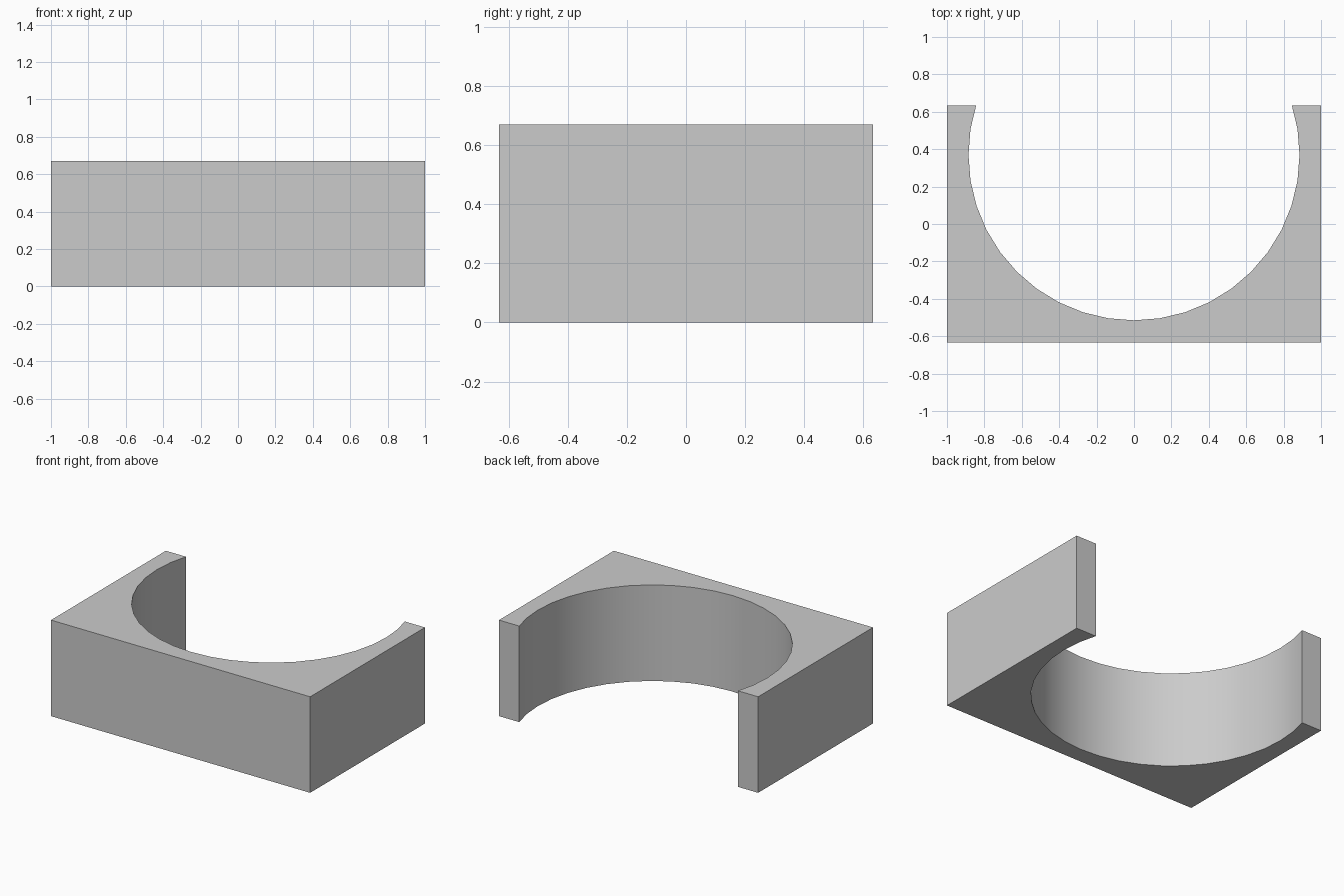
import bpy, bmesh, math

cube = bpy.data.objects.get("Cube")
if cube:
    bpy.data.objects.remove(cube, do_unlink=True)

HALF_W, HALF_D, HEIGHT = 1.0, 0.633, 0.67
RADIUS, CENTRE_Y = 0.885, 0.37
STEP = math.radians(9)

# Plain grey material
grey = bpy.data.materials.new("light_grey")
grey.use_nodes = True
colour = (0.6, 0.6, 0.6, 1)
grey.diffuse_color = colour
grey.node_tree.nodes["Principled BSDF"].inputs["Base Color"].default_value = colour

# Outline: round recess from the left tip to the right tip, then the outer corners
arc = [(RADIUS * math.sin(i * STEP), CENTRE_Y - RADIUS * math.cos(i * STEP))
       for i in range(11, -12, -1)]
tip = 0.844
outline = [(tip, HALF_D)] + arc + [
    (-tip, HALF_D), (-HALF_W, HALF_D), (-HALF_W, -HALF_D),
    (HALF_W, -HALF_D), (HALF_W, HALF_D)]

# Extrude the outline into the block
bm = bmesh.new()
base = bm.faces.new([bm.verts.new((x, y, 0)) for x, y in outline])
walls = bmesh.ops.extrude_face_region(bm, geom=[base], use_keep_orig=True)
top_verts = [g for g in walls["geom"] if isinstance(g, bmesh.types.BMVert)]
bmesh.ops.translate(bm, verts=top_verts, vec=(0, 0, HEIGHT))
bmesh.ops.recalc_face_normals(bm, faces=bm.faces)
bmesh.ops.triangulate(bm, faces=[f for f in bm.faces if len(f.verts) > 4])

mesh = bpy.data.meshes.new("recessed_block")
bm.to_mesh(mesh)
bm.free()
mesh.materials.append(grey)
block = bpy.data.objects.new("recessed_block", mesh)
bpy.context.collection.objects.link(block)

# Smooth recess wall, sharp block edges
bpy.ops.object.select_all(action="DESELECT")
block.select_set(True)
bpy.context.view_layer.objects.active = block
bpy.ops.object.shade_smooth_by_angle(angle=math.radians(20))
